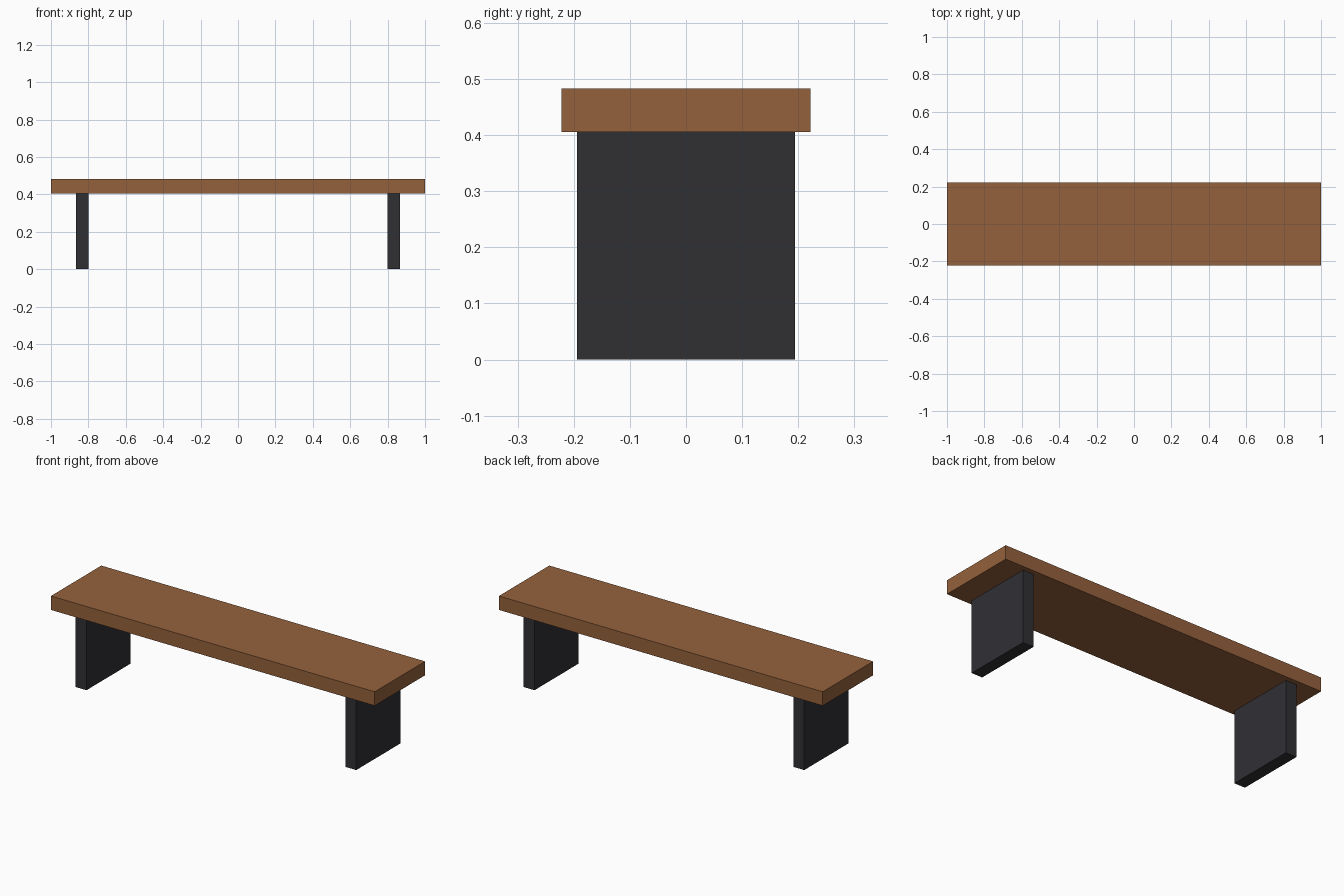
import bpy

if "Cube" in bpy.data.objects:
    bpy.data.objects.remove(bpy.data.objects["Cube"])


def material(name, rgb):
    mat = bpy.data.materials.new(name)
    mat.diffuse_color = (*rgb, 1.0)
    mat.use_nodes = True
    mat.node_tree.nodes["Principled BSDF"].inputs["Base Color"].default_value = mat.diffuse_color
    return mat


def box(name, centre, size, mat):
    bpy.ops.mesh.primitive_cube_add(size=1, location=centre)
    obj = bpy.context.object
    obj.name = name
    obj.scale = size
    bpy.ops.object.transform_apply(location=False, rotation=False, scale=True)
    obj.data.materials.append(mat)
    return obj


wood = material("wood", (0.30, 0.12, 0.045))
dark_metal = material("dark_metal", (0.03, 0.029, 0.034))

LEG_HEIGHT = 0.4056
SEAT_THICKNESS = 0.0778

# Seat plank
box("seat", (0, 0, LEG_HEIGHT + SEAT_THICKNESS / 2),
    (2.0, 0.4444, SEAT_THICKNESS), wood)

# Slab legs, one near each end
for side, label in ((-1, "left"), (1, "right")):
    box(f"{label}_leg", (side * 0.8333, 0, LEG_HEIGHT / 2),
        (0.0667, 0.3889, LEG_HEIGHT), dark_metal)
